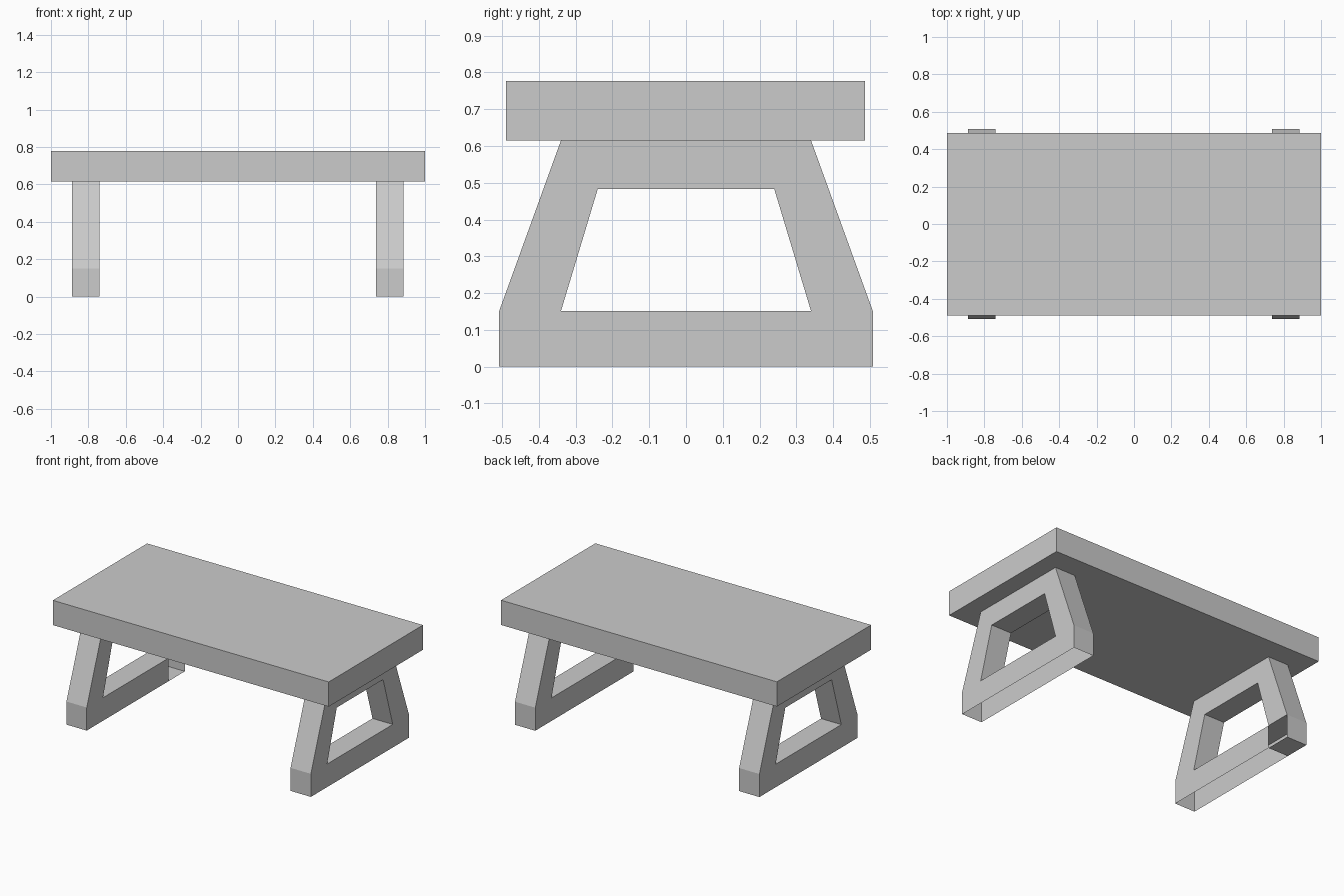
import bpy
import bmesh

cube = bpy.data.objects.get("Cube")
if cube:
    bpy.data.objects.remove(cube, do_unlink=True)

# Single plain grey
grey = bpy.data.materials.new("plain grey")
grey.use_nodes = True
colour = (0.6, 0.6, 0.6, 1)
grey.diffuse_color = colour
grey.node_tree.nodes["Principled BSDF"].inputs["Base Color"].default_value = colour


def finish(bm, name):
    mesh = bpy.data.meshes.new(name)
    bm.to_mesh(mesh)
    bm.free()
    mesh.materials.append(grey)
    obj = bpy.data.objects.new(name, mesh)
    bpy.context.collection.objects.link(obj)
    return obj


# Table top slab
bm = bmesh.new()
bmesh.ops.create_cube(bm, size=1)
bmesh.ops.scale(bm, vec=(2, 0.976, 0.162), verts=bm.verts)
bmesh.ops.translate(bm, vec=(0, -0.001, 0.696), verts=bm.verts)
finish(bm, "table_top")

# Half of the frame profile as named (y, z) corners
HALF = {
    "foot": (0.508, 0), "floor": (0.34, 0),
    "ankle": (0.508, 0.151), "sill": (0.34, 0.151),
    "shoulder": (0.34, 0.615), "lintel": (0.24, 0.483),
}
# Flat panels on each side of a half frame, and those spanning both halves
PANELS = [("floor", "foot", "ankle", "sill"), ("sill", "ankle", "shoulder", "lintel")]
SPANS = [("floor", "sill"), ("lintel", "shoulder")]
# Edges swept across the frame thickness
RIMS = [("foot", "ankle"), ("ankle", "shoulder"), ("sill", "lintel")]


def leg_frame(name, x_min, x_max, open_corner):
    """Hollow trapezoid frame, open underneath."""
    bm = bmesh.new()
    v = {(x, s, key): bm.verts.new((x, s * y, z))
         for x in (x_min, x_max) for s in (-1, 1) for key, (y, z) in HALF.items()}

    def sweep(s, a, t, b):
        bm.faces.new([v[x_min, s, a], v[x_min, t, b], v[x_max, t, b], v[x_max, s, a]])

    for x in (x_min, x_max):
        for s in (-1, 1):
            for panel in PANELS:
                if open_corner and panel[0] == "floor" and s > 0 and x == x_max:
                    continue
                bm.faces.new([v[x, s, key] for key in panel])
        for low, high in SPANS:
            bm.faces.new([v[x, -1, low], v[x, 1, low], v[x, 1, high], v[x, -1, high]])
    for s in (-1, 1):
        for a, b in RIMS:
            sweep(s, a, s, b)
    # Sill and lintel of the opening
    for key in ("sill", "lintel"):
        sweep(-1, key, 1, key)
    bmesh.ops.recalc_face_normals(bm, faces=bm.faces)
    # Floor and inner shelf of the open corner
    if open_corner:
        sweep(1, "floor", 1, "foot")
        sweep(1, "sill", 1, "ankle")
    return finish(bm, name)


leg_frame("left_leg_frame", 0.737, 0.884, False)
leg_frame("right_leg_frame", -0.888, -0.741, True)
